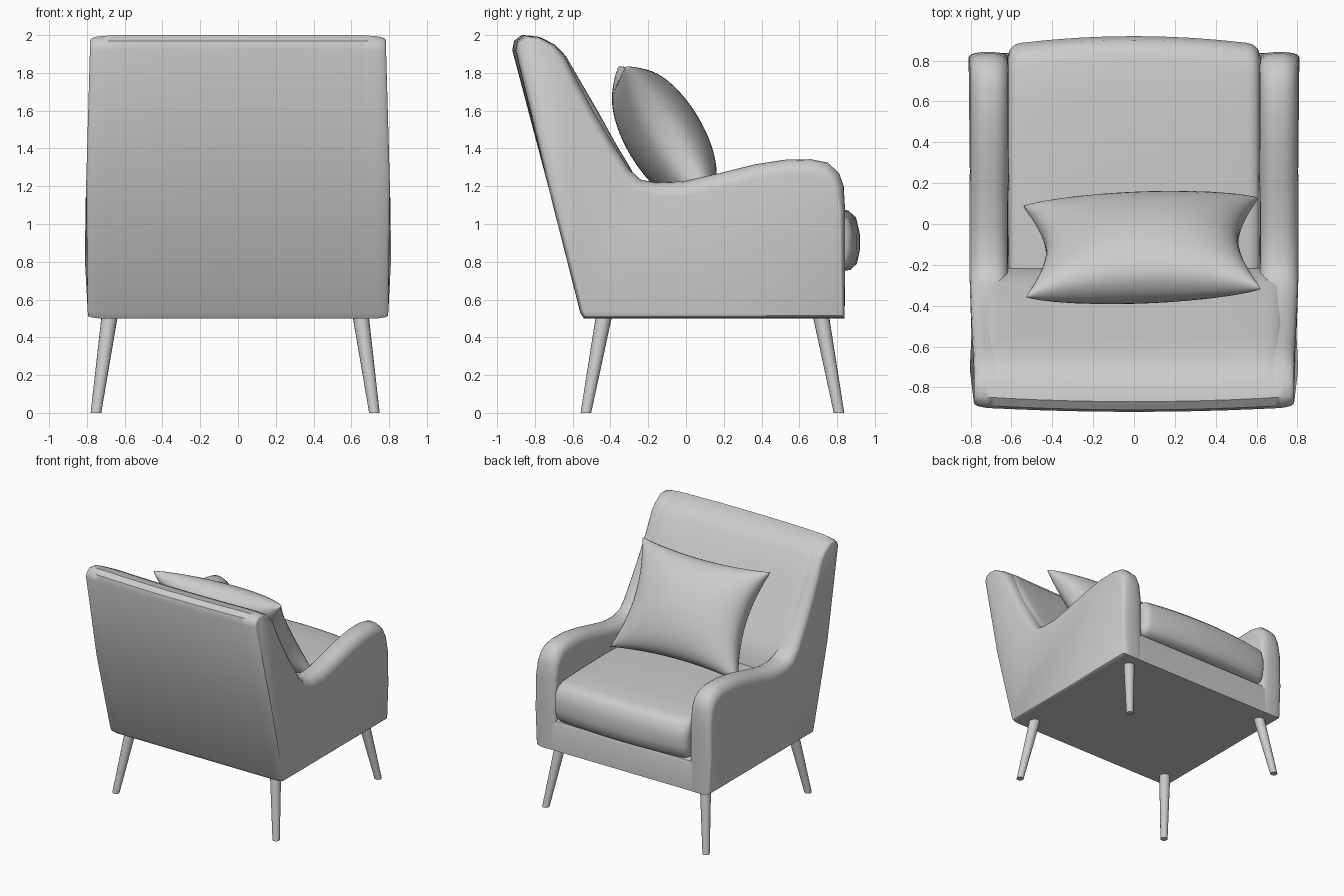
import bpy, bmesh, math
from mathutils import Vector

if "Cube" in bpy.data.objects:
    bpy.data.objects.remove(bpy.data.objects["Cube"])


def finish(name, bm, angle=40):
    bmesh.ops.recalc_face_normals(bm, faces=bm.faces)
    me = bpy.data.meshes.new(name)
    bm.to_mesh(me)
    bm.free()
    ob = bpy.data.objects.new(name, me)
    bpy.context.collection.objects.link(ob)
    bpy.ops.object.select_all(action='DESELECT')
    ob.select_set(True)
    bpy.context.view_layer.objects.active = ob
    bpy.ops.object.shade_smooth_by_angle(angle=math.radians(angle))
    return ob


def stations(x0, x1, r, mid=1, n=5):
    """x positions with inset factors that round off both ends."""
    arc = [(r * (1 - math.cos(a)), 1 - math.sin(a))
           for a in (math.pi / 2 * i / n for i in range(n + 1))]
    flat = [(x0 + r + (x1 - x0 - 2 * r) * i / mid, 0) for i in range(1, mid)]
    return [(x0 + d, s) for d, s in arc] + flat + [(x1 - d, s) for d, s in reversed(arc)]


def loft(name, prof, stats, deform, sign=1):
    """Sweep a clockwise (y, z, inset) profile along x, inset at the ends."""
    bm = bmesh.new()
    n = len(prof)
    pts = [Vector(p[:2]) for p in prof]
    inward = []
    for i in range(n):
        a = (pts[i] - pts[i - 1]).normalized()
        b = (pts[(i + 1) % n] - pts[i]).normalized()
        na, nb = Vector((a.y, -a.x)), Vector((b.y, -b.x))
        inward.append((na + nb) / max(0.6, 1 + na.dot(nb)))
    rings = []
    for x, s in stats:
        ring = []
        for p, d, q in zip(pts, inward, prof):
            v = p + d * q[2] * s
            co = deform(x, v.x, v.y)
            ring.append(bm.verts.new((co[0] * sign, co[1], co[2])))
        rings.append(ring)
    for r0, r1 in zip(rings, rings[1:]):
        for i in range(n):
            j = (i + 1) % n
            bm.faces.new((r0[i], r0[j], r1[j], r1[i]))
    bm.faces.new(rings[0])
    bm.faces.new(rings[-1])
    return finish(name, bm)


def body_shape(x, y, z):
    # sides taper toward the top, the back bows slightly
    k = (x / 0.8) ** 2
    x *= 1 - 0.035 * max(0, (z - 1.0)) - 0.02 * max(0, 0.8 - z) / 0.3
    if z > 1.3 and y < -0.4:
        y += 0.025 * k * (z - 1.3) / 0.7
    return x, y, z


# side panels: wing and arm in one profile
side = [(-0.54, 0.5, .015), (-0.56, 0.53, .02), (-0.73, 1.2, .02), (-0.92, 1.92, .02),
        (-0.91, 1.965, .02), (-0.87, 1.995, .02), (-0.80, 1.99, .02), (-0.72, 1.95, .03),
        (-0.66, 1.89, .04), (-0.59, 1.76, .05), (-0.50, 1.60, .05), (-0.40, 1.44, .05),
        (-0.30, 1.29, .05), (-0.24, 1.235, .06), (-0.16, 1.22, .07), (-0.02, 1.225, .08),
        (0.18, 1.27, .08), (0.36, 1.315, .08), (0.52, 1.34, .08), (0.66, 1.343, .08),
        (0.75, 1.325, .08), (0.81, 1.27, .07), (0.835, 1.20, .05), (0.842, 1.08, .03),
        (0.842, 0.8, .025), (0.84, 0.5, .015)]
for sgn, tag in ((1, "right"), (-1, "left")):
    loft(tag + "_arm_panel", side, stations(0.62, 0.81, 0.08), body_shape, sgn)

# padded back between the panels
back = [(-0.54, 0.5, .01), (-0.56, 0.53, .01), (-0.73, 1.2, .01), (-0.92, 1.92, .01),
        (-0.91, 1.97, .01), (-0.87, 2.0, .01), (-0.79, 1.99, .02), (-0.71, 1.95, .03),
        (-0.65, 1.89, .04), (-0.56, 1.74, .05), (-0.475, 1.60, .05), (-0.38, 1.44, .05),
        (-0.29, 1.29, .05), (-0.23, 1.17, .04), (-0.21, 1.0, .02), (-0.2, 0.5, .01)]
loft("padded_back", back, stations(-0.75, 0.75, 0.1, 8), body_shape)

# seat base with front rail
base = [(-0.5, 0.5, 0), (-0.5, 0.75, 0), (0.80, 0.75, 0), (0.825, 0.74, 0),
        (0.835, 0.71, 0), (0.838, 0.5, 0)]
loft("seat_base", base, [(-0.7, 0), (0.7, 0)], lambda x, y, z: (x, y, z))

# seat cushion
cushion = [(-0.25, 0.75, .03), (-0.25, 1.07, .04), (0.2, 1.085, .04), (0.6, 1.08, .04),
           (0.80, 1.07, .04), (0.86, 1.055, .05), (0.90, 1.02, .05), (0.92, 0.95, .05),
           (0.92, 0.86, .05), (0.905, 0.79, .05), (0.87, 0.757, .04), (0.82, 0.75, .03)]


def cushion_shape(x, y, z):
    k = (x / 0.61) ** 2
    return x, y - (0.04 * k if y > 0.5 else 0), z + (0.015 * (1 - k) if z > 1 else 0)


loft("seat_cushion", cushion, stations(-0.615, 0.615, 0.06, 8), cushion_shape)

# throw pillow: two puffed grids with pinched corners
bm = bmesh.new()
N = 28
centre = Vector((0.04, -0.115, 1.465))
up, out = Vector((0.015, -0.516, 0.857)), Vector((0, 0.857, 0.516))
for side_sign in (1, -1):
    grid = []
    for i in range(N + 1):
        row = []
        for j in range(N + 1):
            u = math.sin(math.pi * (i / N - 0.5))
            v = math.sin(math.pi * (j / N - 0.5))
            px = 0.575 * u * (1 - 0.18 * (1 - v * v))
            pv = 0.43 * v * (1 - 0.10 * (1 - u * u))
            h = 0.205 * max(0, (1 - u * u) * (1 - v * v)) ** 0.42
            row.append(bm.verts.new(centre + Vector((px, 0.02 * u, 0)) + up * pv
                                    + out * h * side_sign))
        grid.append(row)
    for i in range(N):
        for j in range(N):
            bm.faces.new((grid[i][j], grid[i + 1][j], grid[i + 1][j + 1], grid[i][j + 1]))
bmesh.ops.remove_doubles(bm, verts=bm.verts, dist=0.0005)
finish("throw_pillow", bm, 80)


# tapered splayed legs
def leg(name, top, foot):
    bm = bmesh.new()
    rings = []
    for c, r in ((foot, 0.028), (top, 0.043)):
        rings.append([bm.verts.new((c[0] + r * math.cos(a), c[1] + r * math.sin(a), c[2]))
                      for a in (2 * math.pi * k / 16 for k in range(16))])
    for k in range(16):
        m = (k + 1) % 16
        bm.faces.new((rings[0][k], rings[0][m], rings[1][m], rings[1][k]))
    for r in rings:
        bm.faces.new(r)
    finish(name, bm)


for sx, tag in ((1, "right"), (-1, "left")):
    leg("seat_end_leg_" + tag, (sx * 0.665 - 0.015, 0.715, 0.51), (sx * 0.737 - 0.015, 0.81, 0))
    leg("back_end_leg_" + tag, (sx * 0.665 - 0.015, -0.435, 0.51), (sx * 0.737 - 0.015, -0.53, 0))
